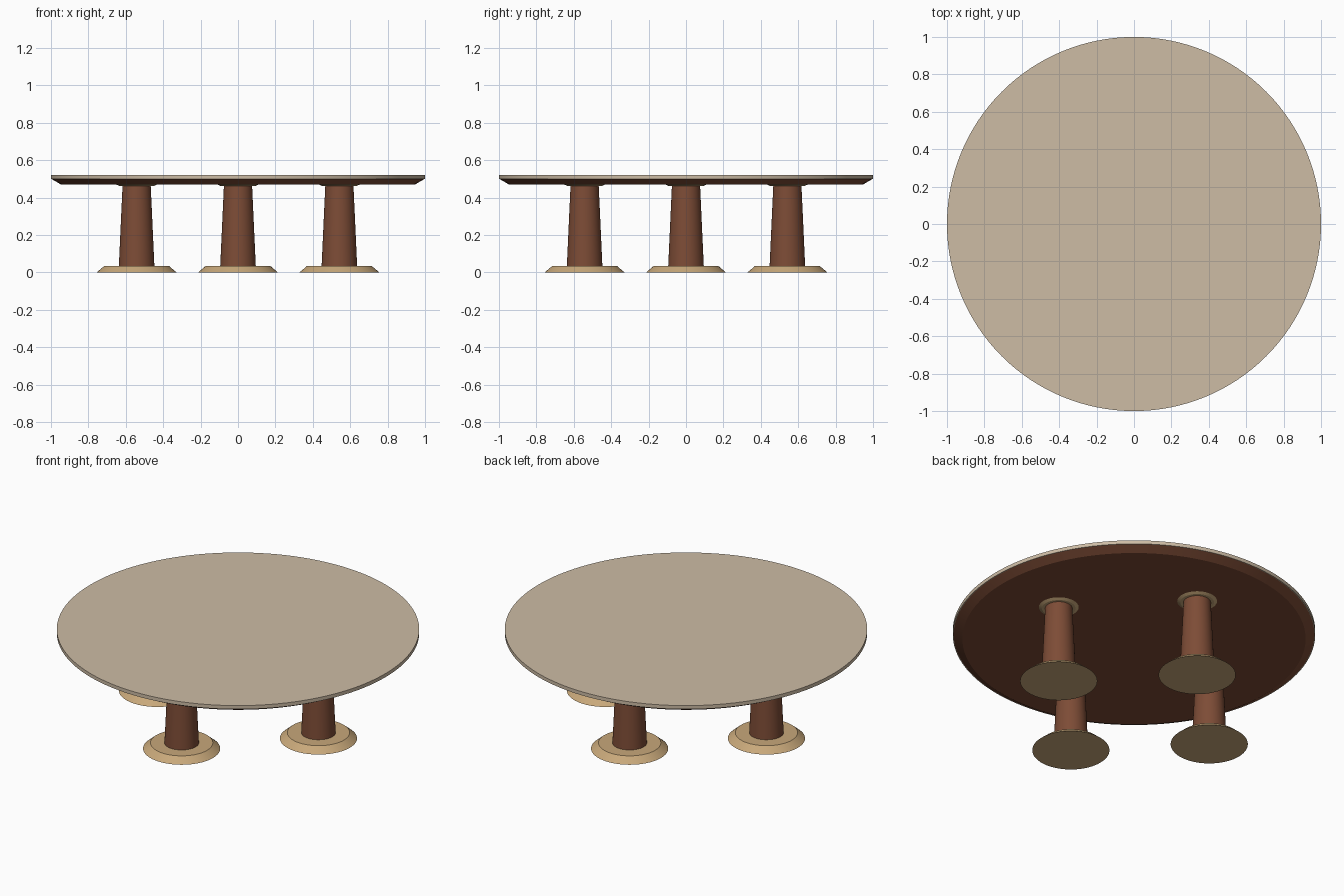
import bpy, bmesh
from math import cos, sin, pi, radians

cube = bpy.data.objects.get("Cube")
if cube:
    bpy.data.objects.remove(cube, do_unlink=True)


def material(name, rgb):
    # sRGB bytes to linear
    lin = [((c / 255 + 0.055) / 1.055) ** 2.4 for c in rgb]
    m = bpy.data.materials.new(name)
    m.use_nodes = True
    m.diffuse_color = (*lin, 1)
    m.node_tree.nodes["Principled BSDF"].inputs["Base Color"].default_value = (*lin, 1)
    return m


beige = material("beige_top", (205, 188, 165))
tan = material("tan_wood", (200, 168, 122))
brown = material("brown_wood", (125, 76, 54))


def lathe(name, profile, mat, segments=64):
    """Closed solid of revolution from (radius, z) points, bottom to top."""
    bm = bmesh.new()
    rings = [[bm.verts.new((r * cos(2 * pi * i / segments), r * sin(2 * pi * i / segments), z))
              for i in range(segments)] for r, z in profile]
    for low, high in zip(rings, rings[1:]):
        for i in range(segments):
            j = (i + 1) % segments
            bm.faces.new((low[i], low[j], high[j], high[i]))
    bm.faces.new(rings[0][::-1])
    bm.faces.new(rings[-1])
    for f in bm.faces:
        f.smooth = True
    mesh = bpy.data.meshes.new(name)
    bm.to_mesh(mesh)
    bm.free()
    mesh.set_sharp_from_angle(angle=radians(25))
    mesh.materials.append(mat)
    obj = bpy.data.objects.new(name, mesh)
    bpy.context.collection.objects.link(obj)
    return obj


# Round top slab and the bevelled board under it
lathe("table_top", [(1.0, 0.498), (1.0, 0.52)], beige, 128)
lathe("under_board", [(0.947, 0.47), (0.995, 0.498)], brown, 128)

# Four pedestals, one on each axis: foot, tapered column, collar
parts = {
    "foot": ([(0.213, 0), (0.172, 0.035)], tan),
    "column": ([(0.095, 0.034), (0.075, 0.471)], brown),
    "collar": ([(0.093, 0.462), (0.112, 0.471)], tan),
}
sides = {"front": (0, -1), "back": (0, 1), "left": (1, 0), "right": (-1, 0)}
for side, (x, y) in sides.items():
    for part, (profile, mat) in parts.items():
        obj = lathe(f"{side}_{part}", profile, mat)
        obj.location = (0.542 * x, 0.542 * y, 0)
